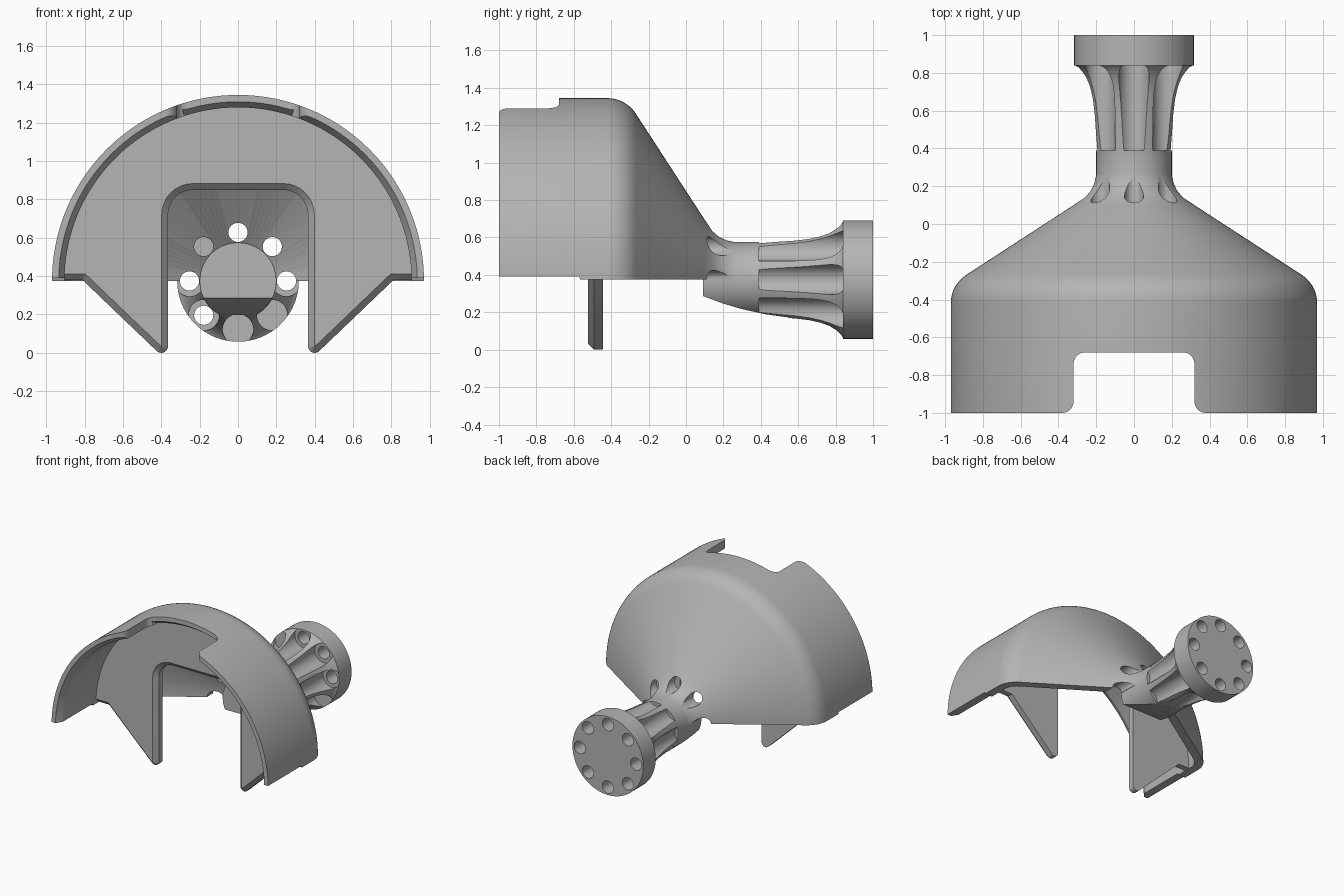
import bpy, bmesh
from math import cos, sin, pi, radians
from mathutils import Vector

if "Cube" in bpy.data.objects:
    bpy.data.objects.remove(bpy.data.objects["Cube"])

AXIS_Z = 0.375  # height of the revolve axis, which runs along y

grey = bpy.data.materials.new("plain grey")
grey.use_nodes = True
colour = (0.46, 0.46, 0.46, 1)
grey.diffuse_color = colour
grey.node_tree.nodes["Principled BSDF"].inputs["Base Color"].default_value = colour


def finish(name, bm):
    bmesh.ops.recalc_face_normals(bm, faces=bm.faces[:])
    mesh = bpy.data.meshes.new(name)
    bm.to_mesh(mesh)
    bm.free()
    mesh.materials.append(grey)
    ob = bpy.data.objects.new(name, mesh)
    bpy.context.collection.objects.link(ob)
    return ob


def arc(cx, cy, r, a0, a1, n=8):
    angles = [radians(a0 + (a1 - a0) * i / n) for i in range(n + 1)]
    return [(cx + r * cos(a), cy + r * sin(a)) for a in angles]


def mirrored(half):
    return half + [(-x, y) for x, y in reversed(half)]


def revolve(name, profile, start=0, sweep=180, steps=96):
    """Turn a (y, radius) profile about the y axis; a full turn takes an open profile."""
    full = sweep == 360
    a = radians(start)
    bm = bmesh.new()
    vs = [bm.verts.new((r * cos(a), y, AXIS_Z + r * sin(a))) for y, r in profile]
    es = [bm.edges.new(p) for p in zip(vs, vs[1:])]
    if not full:
        es.append(bm.edges.new((vs[-1], vs[0])))
    bmesh.ops.spin(bm, geom=vs + es, cent=(0, 0, AXIS_Z), axis=(0, -1, 0),
                   angle=radians(sweep), steps=steps)
    bmesh.ops.remove_doubles(bm, verts=bm.verts[:], dist=1e-5)
    if not full:
        bmesh.ops.holes_fill(bm, edges=[e for e in bm.edges if e.is_boundary], sides=0)
    return finish(name, bm)


def prism(name, points, axis, lo, hi, front_bevel=0):
    """Extrude a flat outline along the given axis (0, 1 or 2)."""
    def place(p, d):
        c = list(p)
        c.insert(axis, d)
        return Vector(c)
    bm = bmesh.new()
    face = bm.faces.new([bm.verts.new(place(p, lo)) for p in points])
    edges = list(face.edges)
    out = bmesh.ops.extrude_face_region(bm, geom=[face], use_keep_orig=True)
    top = [g for g in out["geom"] if isinstance(g, bmesh.types.BMVert)]
    bmesh.ops.translate(bm, verts=top, vec=place((0, 0), hi - lo))
    bmesh.ops.recalc_face_normals(bm, faces=bm.faces[:])
    if front_bevel:
        bmesh.ops.bevel(bm, geom=edges, offset=front_bevel, segments=1,
                        affect='EDGES', clamp_overlap=False)
    return finish(name, bm)


def rod(name, x, z, radius, lo, hi):
    return prism(name, arc(x, z, radius, 0, 348.75, 31), 1, lo, hi)


def combine(target, other, operation):
    """Apply a boolean and discard the helper."""
    other.hide_render = True
    mod = target.modifiers.new("join", 'BOOLEAN')
    mod.operation, mod.solver, mod.object = operation, 'EXACT', other
    bpy.context.view_layer.objects.active = target
    bpy.ops.object.modifier_apply(modifier=mod.name)
    bpy.data.objects.remove(other)


# Half-round hood with a coned back
outer = [(-1, 0.97)] + arc(-0.42, 0.79, 0.18, 90, 32, 8)
outer += [(0.1, 0.32), (0.14, 0.265), (0.18, 0.23), (0.22, 0.21), (0.26, 0.2), (0.32, 0.19)]
inner = [(0.3, 0.1), (0.2, 0.1), (0.1, 0.2)] + arc(-0.42, 0.785, 0.12, 32, 90, 6)
inner += [(-0.95, 0.905), (-1, 0.935)]
hood = revolve("hood", outer + inner)

# Notch in the top of the front rim, with its inner edge chamfered
notch = mirrored(arc(0.26, -0.74, 0.06, 90, 0) + arc(0.38, -0.94, 0.06, 180, 270) + [(0.38, -1.1)])
combine(hood, prism("notch_cutter", notch, 2, 1.0, 1.5), 'DIFFERENCE')
chamfer = [(-0.7, 0.948), (-0.63, 0.9), (-0.63, 0.88), (-0.7, 0.88)]
combine(hood, revolve("chamfer_cutter", chamfer, 72, 36, 24), 'DIFFERENCE')

# Front part of the lower edge sits a little higher
step = [(-1.1, 0.3), (-0.54, 0.3), (-0.57, 0.39), (-1.1, 0.39)]
combine(hood, prism("step_cutter", step, 0, -1.1, 1.1), 'DIFFERENCE')

# Bulkhead with a rounded slot and two pointed legs
half = arc(0.235, 0.72, 0.13, 90, 0)
half += arc(0.4, 0.035, 0.035, 180, 314)
half += [(0.81, 0.379)] + arc(0, AXIS_Z, 0.945, 0.25, 88, 40)
combine(hood, prism("bulkhead", mirrored(half), 1, -0.525, -0.445, 0.033), 'UNION')

# Solid neck flaring into the mounting flange
neck_profile = [(0.09, 0), (0.09, 0.2), (0.38, 0.2), (0.48, 0.21), (0.58, 0.218),
                (0.66, 0.229), (0.72, 0.243), (0.77, 0.262), (0.81, 0.286),
                (0.83, 0.303), (0.84, 0.317), (1, 0.317), (1, 0)]
neck = revolve("neck", neck_profile, 0, 360, 96)
under = [(0, 0.287), (0.09, 0.287), (0.2, 0.246), (0.3, 0.217), (0.42, 0.19),
         (0.55, 0.172), (0.55, 0), (0, 0)]
combine(neck, prism("underside_cutter", under, 0, -0.5, 0.5), 'DIFFERENCE')
combine(hood, neck, 'UNION')

# Eight bolt holes, widened to flutes along the neck
for i in range(8):
    a = i * pi / 4
    x, z = 0.253 * cos(a), AXIS_Z + 0.253 * sin(a)
    combine(hood, rod("hole_cutter", x, z, 0.05, 0.0, 1.1), 'DIFFERENCE')
    combine(hood, rod("flute_cutter", x, z, 0.08, 0.39, 0.84), 'DIFFERENCE')

hood.name = "hood_with_flanged_neck"
bpy.ops.object.select_all(action='DESELECT')
hood.select_set(True)
bpy.context.view_layer.objects.active = hood
bpy.ops.object.shade_smooth_by_angle(angle=radians(30))
